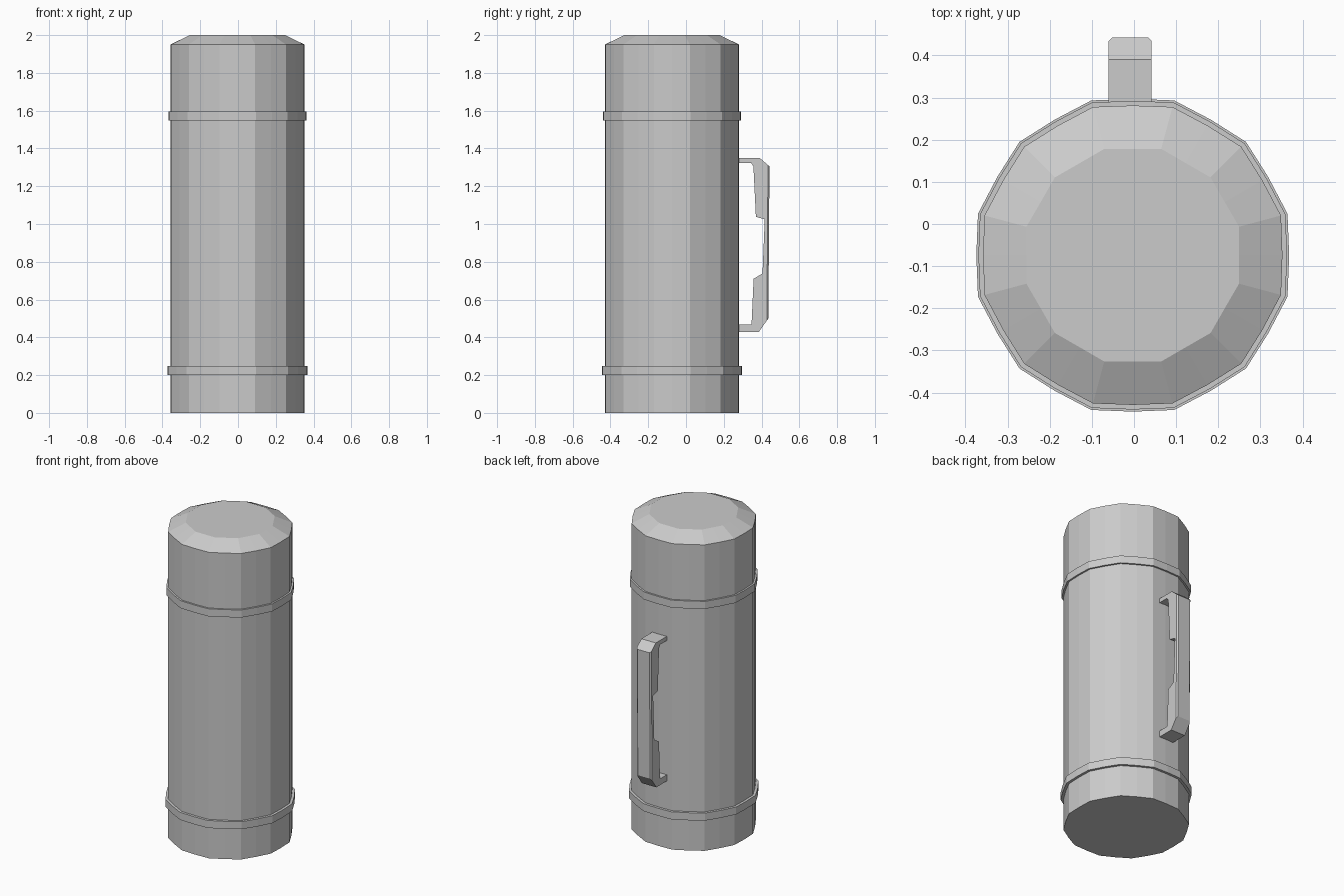
import bpy, bmesh
from math import sin, cos, pi

if "Cube" in bpy.data.objects:
    bpy.data.objects.remove(bpy.data.objects["Cube"])

CX, CY, N = -0.003, -0.074, 24


def ring_verts(bm, r, z):
    # 24 sides, with every second corner slightly further out
    out = []
    for i in range(N):
        a = 2 * pi * i / N
        k = r + (0.009 if i % 2 else 0.0)
        out.append(bm.verts.new((CX + k * cos(a), CY + k * sin(a), z)))
    return out


def finish(bm, name):
    bmesh.ops.recalc_face_normals(bm, faces=bm.faces[:])
    me = bpy.data.meshes.new(name)
    bm.to_mesh(me)
    bm.free()
    ob = bpy.data.objects.new(name, me)
    bpy.context.collection.objects.link(ob)
    return ob


def lathe(name, profile, closed=False):
    bm = bmesh.new()
    rings = [ring_verts(bm, r, z) for r, z in profile]
    pairs = list(zip(rings, rings[1:]))
    if closed:
        pairs.append((rings[-1], rings[0]))
    else:
        bm.faces.new(rings[0])
        bm.faces.new(rings[-1])
    for a, b in pairs:
        for i in range(N):
            j = (i + 1) % N
            bm.faces.new((a[i], a[j], b[j], b[i]))
    return finish(bm, name)


# Body with sloped cap
lathe("flask_body", [(0.355, 0), (0.355, 1.95), (0.252, 2.0)])

# Raised bands
for name, z, r in (("lower_band", 0.2, 0.371), ("upper_band", 1.547, 0.366)):
    lathe(name, [(0.352, z), (r, z), (r, z + 0.048), (0.352, z + 0.048)], True)

# Handle: side profile in (y, z), extruded along x
profile = [(0.27, 1.35), (0.39, 1.35), (0.442, 1.305), (0.436, 0.5), (0.385, 0.428),
           (0.27, 0.428), (0.27, 0.468), (0.347, 0.468), (0.358, 0.71), (0.405, 0.738),
           (0.417, 1.025), (0.37, 1.038), (0.357, 1.305), (0.345, 1.323), (0.27, 1.323)]
bm = bmesh.new()
face = bm.faces.new([bm.verts.new((-0.06, y, z)) for y, z in profile])
ext = bmesh.ops.extrude_face_region(bm, geom=[face])
moved = [v for v in ext["geom"] if isinstance(v, bmesh.types.BMVert)]
bmesh.ops.translate(bm, verts=moved, vec=(0.102, 0, 0))
if not face.is_valid or len(bm.faces) < len(profile) + 2:
    bm.faces.new([v for v in bm.verts if v.co.x < 0][:len(profile)])
# Chamfer the outer long edges of the grip
outer = [e for e in bm.edges if all(v.co.y > 0.43 for v in e.verts)
         and abs(e.verts[0].co.z - e.verts[1].co.z) > 0.5]
bmesh.ops.bevel(bm, geom=outer, offset=0.008, segments=1, affect='EDGES')
finish(bm, "handle")
